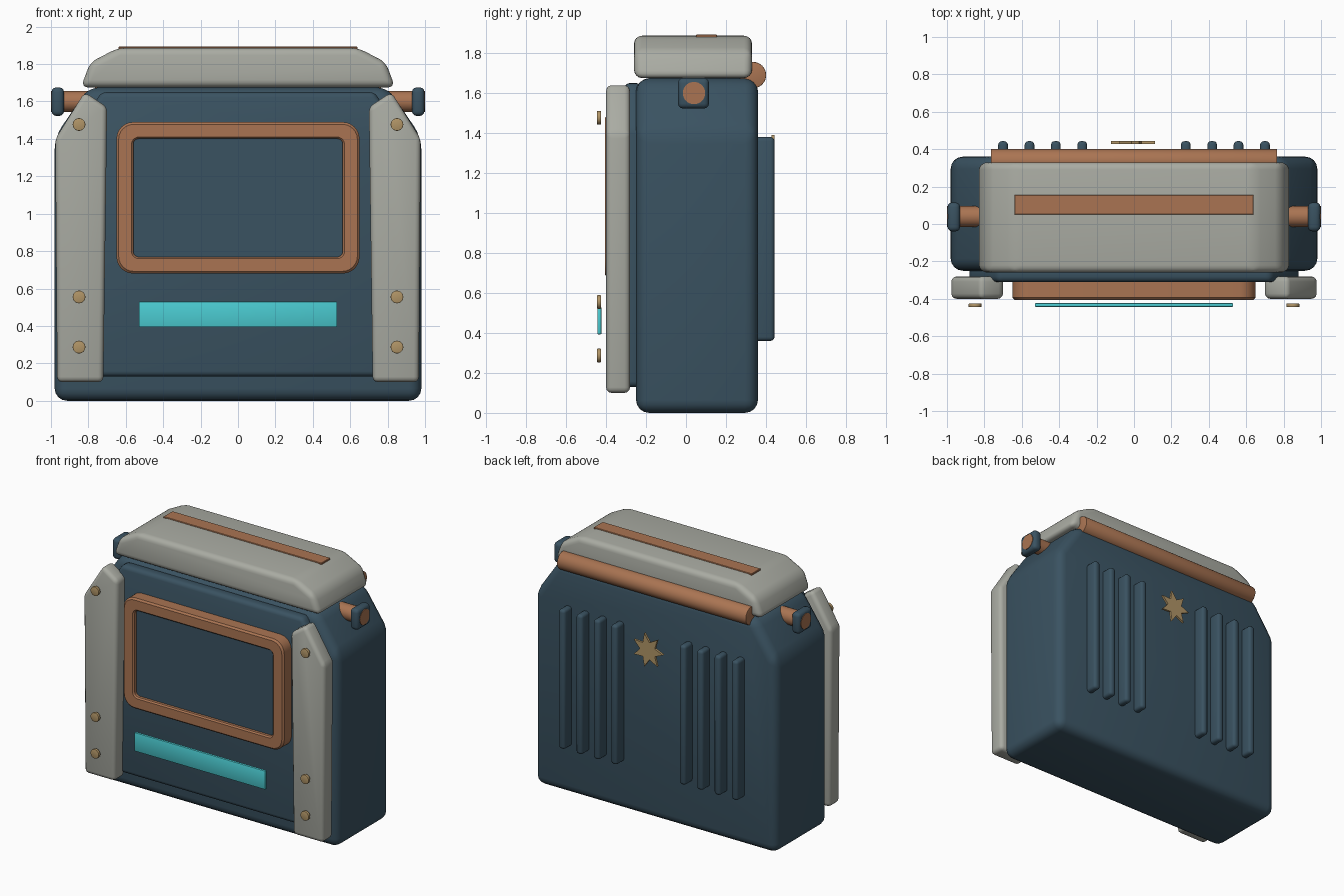
import bpy, bmesh, math
from mathutils import Matrix, Vector

if "Cube" in bpy.data.objects:
    bpy.data.objects.remove(bpy.data.objects["Cube"])


def material(name, rgb):
    m = bpy.data.materials.new(name)
    m.diffuse_color = (*rgb, 1)
    m.use_nodes = True
    m.node_tree.nodes["Principled BSDF"].inputs["Base Color"].default_value = m.diffuse_color
    return m


NAVY = material("slate blue", (0.042, 0.085, 0.120))
GREY = material("warm grey", (0.40, 0.41, 0.365))
COPPER = material("copper", (0.40, 0.175, 0.085))
BRASS = material("brass", (0.44, 0.30, 0.135))
CYAN = material("cyan", (0.07, 0.60, 0.64))


def finish(name, bm, mat, bevel=0.0, segments=3, angle=20):
    """Bevel sharp edges, smooth by angle and link the object."""
    bmesh.ops.recalc_face_normals(bm, faces=bm.faces)
    if bevel:
        edges = [e for e in bm.edges if e.calc_face_angle(0) > math.radians(angle)]
        bmesh.ops.bevel(bm, geom=edges, offset=bevel, segments=segments,
                        profile=0.5, affect='EDGES', clamp_overlap=True)
    bmesh.ops.recalc_face_normals(bm, faces=bm.faces)
    me = bpy.data.meshes.new(name)
    bm.to_mesh(me)
    bm.free()
    me.materials.append(mat)
    ob = bpy.data.objects.new(name, me)
    bpy.context.collection.objects.link(ob)
    bpy.ops.object.select_all(action='DESELECT')
    ob.select_set(True)
    bpy.context.view_layer.objects.active = ob
    bpy.ops.object.shade_smooth_by_angle(angle=math.radians(35))
    return ob


def prism(name, pts, y0, y1, mat, bevel=0.0, segments=3, angle=20):
    """Extrude an x-z outline along y."""
    bm = bmesh.new()
    face = bm.faces.new([bm.verts.new((x, y0, z)) for x, z in pts])
    new = bmesh.ops.extrude_face_region(bm, geom=[face])["geom"]
    verts = [v for v in new if isinstance(v, bmesh.types.BMVert)]
    bmesh.ops.translate(bm, verts=verts, vec=(0, y1 - y0, 0))
    return finish(name, bm, mat, bevel, segments, angle)


def box(name, x0, x1, y0, y1, z0, z1, mat, bevel=0.0, segments=3):
    pts = [(x0, z0), (x1, z0), (x1, z1), (x0, z1)]
    return prism(name, pts, y0, y1, mat, bevel, segments)


def rod(name, centre, radius, length, axis, mat, bevel=0.0, sides=32):
    bm = bmesh.new()
    rot = Vector((0, 0, 1)).rotation_difference(Vector(axis)).to_matrix().to_4x4()
    bmesh.ops.create_cone(bm, cap_ends=True, segments=sides, radius1=radius, radius2=radius,
                          depth=length, matrix=Matrix.Translation(centre) @ rot)
    return finish(name, bm, mat, bevel, 2, 40)


def mirrored(half):
    """Complete a right-hand outline with its mirror image."""
    return half + [(-x, z) for x, z in reversed(half)]


# Main shell and raised front panel
prism("body", mirrored([(0.98, 0), (0.98, 1.41), (0.80, 1.675)]),
      -0.25, 0.36, NAVY, 0.065, 4)
prism("front_panel", mirrored([(0.88, 0.13), (0.88, 1.42), (0.73, 1.65)]),
      -0.31, -0.22, NAVY, 0.028)

# Lid with inlaid slot
prism("lid", mirrored([(0.84, 1.675), (0.79, 1.81), (0.64, 1.887)]),
      -0.26, 0.33, GREY, 0.04, 4)
box("lid_slot", -0.64, 0.64, 0.05, 0.155, 1.875, 1.893, COPPER, 0.003, 1)

# Rounded picture-frame ring around the screen
FX, FZ = 0, 1.085


def rounded_rect(w, h, r, y, steps=6):
    ring = []
    for k, (sx, sz) in enumerate([(1, 1), (-1, 1), (-1, -1), (1, -1)]):
        for i in range(steps + 1):
            a = math.pi / 2 * (k + i / steps)
            ring.append((FX + sx * (w - r) + r * math.cos(a), y,
                         FZ + sz * (h - r) + r * math.sin(a)))
    return ring


bm = bmesh.new()
section = [(0.65, 0.405, 0.09, -0.30), (0.65, 0.405, 0.09, -0.393), (0.638, 0.393, 0.08, -0.405),
           (0.57, 0.325, 0.04, -0.405), (0.56, 0.316, 0.03, -0.395), (0.56, 0.316, 0.03, -0.30)]
rings = [[bm.verts.new(p) for p in rounded_rect(*s)] for s in section]
for a, b in zip(rings, rings[1:] + rings[:1]):
    for i in range(len(a)):
        j = (i + 1) % len(a)
        bm.faces.new((a[i], a[j], b[j], b[i]))
finish("screen_frame", bm, COPPER)
box("screen", -0.57, 0.57, -0.375, -0.30, 0.765, 1.405, NAVY)

# Light strip below the screen
box("light_strip", -0.53, 0.53, -0.443, -0.423, 0.393, 0.53, CYAN, 0.005, 2)

for s, side in ((1, "right"), (-1, "left")):
    # Front side rails with bolts
    rail = [(0.72, 0.10), (0.967, 0.10), (0.977, 1.40), (0.82, 1.65), (0.70, 1.57)]
    prism(f"rail_{side}", [(s * x, z) for x, z in rail], -0.40, -0.28, GREY, 0.028)
    for i, z in enumerate((0.287, 0.555, 1.477)):
        rod(f"bolt_{side}_{i}", (s * 0.85, -0.435, z), 0.034, 0.02, (0, 1, 0), BRASS, 0.003, 24)

    # Side pivots and their square caps
    rod(f"pivot_{side}", (s * 0.875, 0.04, 1.6), 0.056, 0.25, (1, 0, 0), COPPER)
    x0, x1 = sorted((s * 0.93, s * 0.997))
    box(f"pivot_cap_{side}", x0, x1, -0.04, 0.115, 1.523, 1.675, NAVY, 0.025)

    # Back vent ribs
    for i in range(4):
        x = s * (0.277 + 0.141 * i)
        box(f"vent_{side}_{i}", x - 0.026, x + 0.026, 0.34, 0.443, 0.36, 1.38, NAVY, 0.02)

# Rear hinge bar
rod("hinge_bar", (0, 0.335, 1.69), 0.066, 1.53, (1, 0, 0), COPPER, 0.004)

# Seven-pointed star badge on the back
star = []
for i in range(14):
    r = 0.124 if i % 2 == 0 else 0.064
    a = math.pi + i * math.pi / 7
    star.append((r * math.cos(a), 1.27 + r * math.sin(a)))
prism("star_badge", star, 0.428, 0.444, BRASS)
